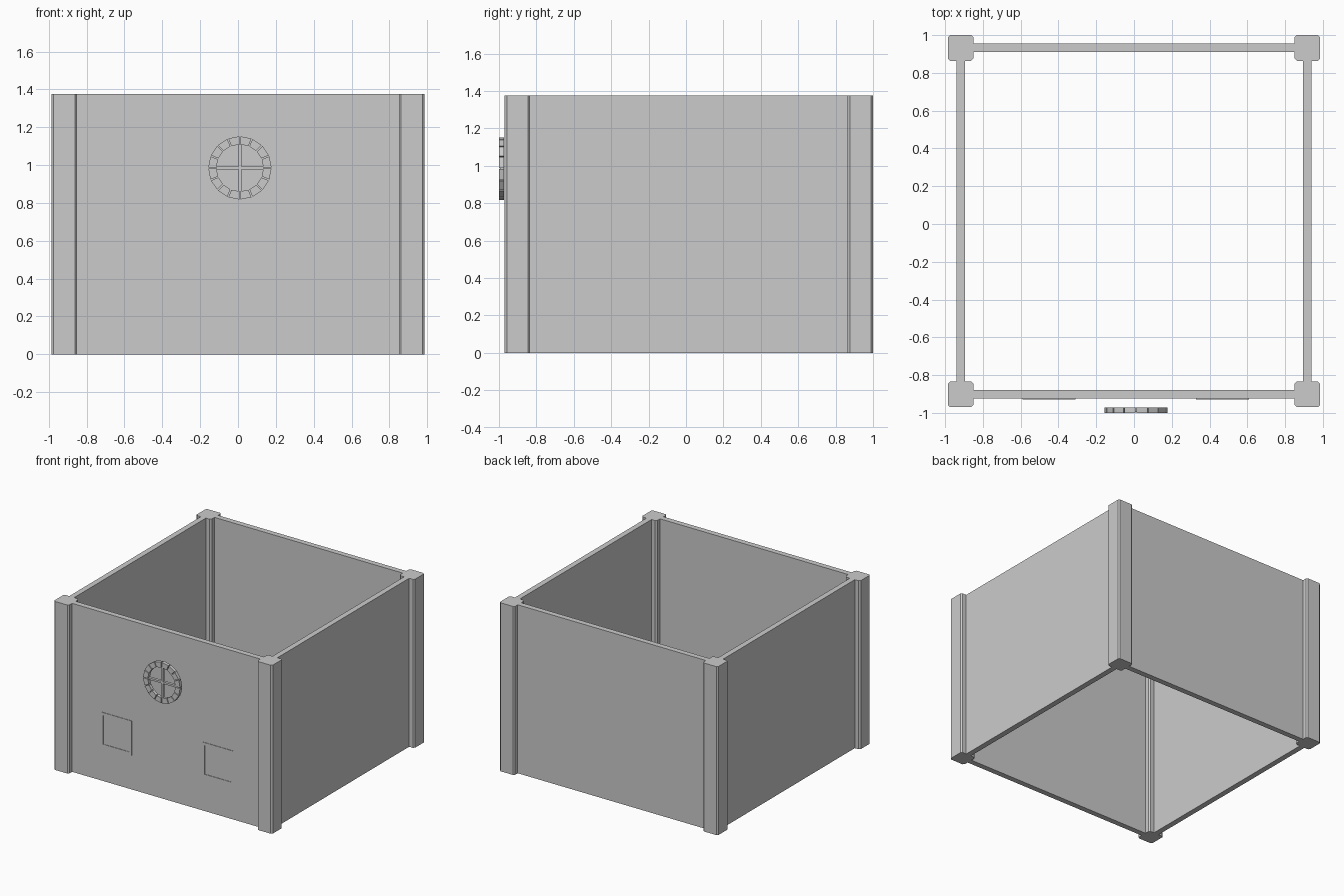
import bpy, bmesh
from math import sin, cos, pi

if "Cube" in bpy.data.objects:
    bpy.data.objects.remove(bpy.data.objects["Cube"])

H = 1.375


def finish(name, bm):
    bmesh.ops.recalc_face_normals(bm, faces=bm.faces)
    me = bpy.data.meshes.new(name)
    bm.to_mesh(me)
    bm.free()
    ob = bpy.data.objects.new(name, me)
    bpy.context.collection.objects.link(ob)
    return ob


def prism(bm, front, back):
    """Solid between two matching loops of points."""
    a = [bm.verts.new(p) for p in front]
    b = [bm.verts.new(p) for p in back]
    bm.faces.new(a)
    bm.faces.new(b[::-1])
    n = len(a)
    for i in range(n):
        j = (i + 1) % n
        bm.faces.new((a[i], b[i], b[j], a[j]))


def add_box(bm, x0, x1, y0, y1, z0, z1):
    ring = [(x0, y0), (x1, y0), (x1, y1), (x0, y1)]
    prism(bm, [(x, y, z0) for x, y in ring], [(x, y, z1) for x, y in ring])


def box(name, *dims):
    bm = bmesh.new()
    add_box(bm, *dims)
    return finish(name, bm)


# Four thin walls, open above and below
box("front_wall", -0.86, 0.86, -0.925, -0.88, 0, H)
box("back_wall", -0.86, 0.86, 0.911, 0.956, 0, H)
box("left_wall", -0.94, -0.895, -0.84, 0.87, 0, H)
box("right_wall", 0.895, 0.94, -0.84, 0.87, 0, H)

# Corner posts with chamfered vertical edges
s, c = 0.068, 0.012
outline = [(-s + c, -s), (s - c, -s), (s, -s + c), (s, s - c),
           (s - c, s), (-s + c, s), (-s, s - c), (-s, -s + c)]
for side, px in (("left", -0.918), ("right", 0.918)):
    for end, py in (("front", -0.902), ("back", 0.932)):
        bm = bmesh.new()
        prism(bm, [(px + x, py + y, 0) for x, y in outline],
              [(px + x, py + y, H) for x, y in outline])
        finish(f"{end}_{side}_post", bm)

# Round window: ring of sixteen wedge bricks
CX, CZ, Y0, Y1 = 0.01, 0.985, -1.0, -0.972
R0, R1, GAP = 0.124, 0.167, 0.003
bm = bmesh.new()
for i in range(16):
    a, b = i * pi / 8, (i + 1) * pi / 8
    ring = [(r * cos(t), r * sin(t)) for r, t in
            ((R0, a + GAP / R0), (R1, a + GAP / R1),
             (R1, b - GAP / R1), (R0, b - GAP / R0))]
    prism(bm, [(CX + x, Y0, CZ + z) for x, z in ring],
          [(CX + x, Y1, CZ + z) for x, z in ring])
finish("round_window_bricks", bm)

# Crossed glazing bars
w = 0.008
box("round_window_upright", CX - w, CX + w, Y0 + .006, Y1, CZ - R0, CZ + R0)
box("round_window_crossbar", CX - R0, CX + R0, Y0 + .006, Y1, CZ - w, CZ + w)

# Shallow mitred frames of the two square windows
for side, wx in (("left", -0.45), ("right", 0.468)):
    bm = bmesh.new()
    wz, o, n = 0.42, 0.14, 0.118
    corners = [(-1, -1), (1, -1), (1, 1), (-1, 1)]
    for i in range(4):
        p, q = corners[i], corners[(i + 1) % 4]
        strip = [(p[0] * o, p[1] * o), (q[0] * o, q[1] * o),
                 (q[0] * n, q[1] * n), (p[0] * n, p[1] * n)]
        prism(bm, [(wx + x, -0.929, wz + z) for x, z in strip],
              [(wx + x, -0.915, wz + z) for x, z in strip])
    finish(f"{side}_window_frame", bm)
